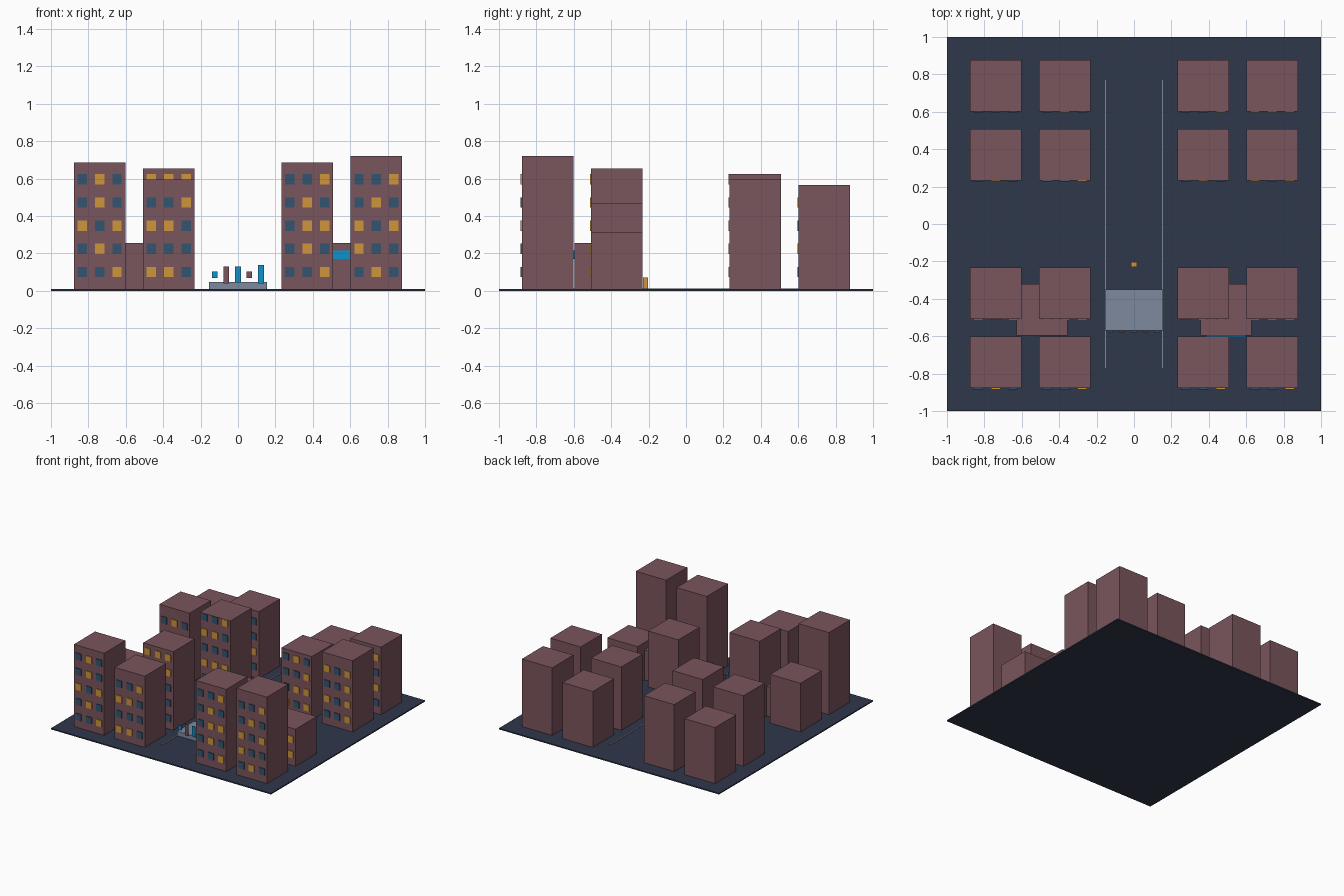
import bpy, bmesh, random
from mathutils import Matrix, Vector

random.seed(4)
cube = bpy.data.objects.get("Cube")
if cube:
    bpy.data.objects.remove(cube)


def linear(c):
    c /= 255
    return c / 12.92 if c <= 0.04045 else ((c + 0.055) / 1.055) ** 2.4


def material(name, rgb):
    col = [linear(c) for c in rgb] + [1]
    m = bpy.data.materials.new(name)
    m.use_nodes = True
    m.diffuse_color = col
    m.node_tree.nodes["Principled BSDF"].inputs["Base Color"].default_value = col
    return m


ASPHALT = material("dark navy", (47, 55, 74))
BRICK = material("dusty brick", (122, 85, 93))
LIT = material("lit amber", (207, 150, 60))
DARK = material("unlit blue", (52, 85, 112))
BLUE = material("bright blue", (14, 145, 208))
STONE = material("grey stone", (125, 138, 157))


def boxes(name, mat, items):
    """One object made of boxes given as (centre, size)."""
    bm = bmesh.new()
    for centre, size in items:
        bmesh.ops.create_cube(
            bm, size=1,
            matrix=Matrix.Translation(centre) @ Matrix.Diagonal(Vector(size).to_4d()))
    mesh = bpy.data.meshes.new(name)
    bm.to_mesh(mesh)
    bm.free()
    mesh.materials.append(mat)
    obj = bpy.data.objects.new(name, mesh)
    bpy.context.collection.objects.link(obj)
    return obj


GROUND = 0.01
WIDTH = 0.275
STOREY = 0.124


def block(name, x, y, height, size=WIDTH):
    tall = height - GROUND
    boxes(name, BRICK, [((x, y, GROUND + tall / 2), (size, size, tall))])


def windows(name, x, y, height, pattern):
    """Three windows per storey on the front; Y is lit, rows run from the top."""
    rows = int(height / STOREY)
    panes = {"Y": [], "B": []}
    for r in range(rows):
        row = pattern[r] if r < len(pattern) else [random.choice("YB") for _ in range(3)]
        z = 0.1 + STOREY * (rows - 1 - r)
        for c, kind in enumerate(row):
            panes[kind].append(((x + (c - 1) * 0.093, y - WIDTH / 2 - 0.002, z),
                                (0.05, 0.009, 0.055)))
    for kind, mat, label in (("Y", LIT, "lit_windows"), ("B", DARK, "unlit_windows")):
        if panes[kind]:
            boxes(f"{name}_{label}", mat, panes[kind])


# Ground slab and road edge lines
boxes("ground", ASPHALT, [((0, 0, GROUND / 2), (2, 2, GROUND))])
boxes("road_lines", STONE, [((s * 0.153, 0, 0.011), (0.006, 1.54, 0.004)) for s in (-1, 1)])

# Tower heights by row (front to back), left to right in x
COLUMNS = (-0.74, -0.37, 0.37, 0.74)
HEIGHTS = ((0.685, 0.595, 0.685, 0.72),
           (0.41, 0.655, 0.47, 0.315),
           (0.59, 0.625, 0.53, 0.595),
           (0.47, 0.56, 0.47, 0.565))
PATTERNS = {(0, 0): "BYB BYB YBY BYB BBY",
            (0, 1): "BBY YYB BBB YYB",
            (0, 2): "BBY BYB BYY BYB BBY",
            (0, 3): "BBY BYB YBY YBB BYB",
            (1, 1): "YYY"}
for r, y in enumerate(COLUMNS):
    for c, x in enumerate(COLUMNS):
        name = f"tower_{r + 1}_{c + 1}"
        block(name, x, y, HEIGHTS[r][c])
        windows(name, x, y, HEIGHTS[r][c], PATTERNS.get((r, c), "").split())

# Low shops tucked between the towers
for side, x in (("right", -0.492), ("left", 0.492)):
    block(f"{side}_shop", x, -0.458, 0.255)
boxes("shop_sign", BLUE, [((0.492, -0.599, 0.193), (0.215, 0.008, 0.045))])

# Plaza platform with display panels along its front
boxes("platform", STONE, [((0, -0.46, 0.028), (0.31, 0.22, 0.036))])
for label, mat, panels in (
        ("blue_panels", BLUE, ((-0.125, 0.068, 0.102), (0, 0.045, 0.13), (0.123, 0.038, 0.137))),
        ("brick_panels", BRICK, ((-0.063, 0.038, 0.13), (0.06, 0.068, 0.102)))):
    boxes(label, mat, [((x, -0.575, (lo + hi) / 2), (0.03, 0.008, hi - lo))
                       for x, lo, hi in panels])

# Small amber post in the plaza
boxes("plaza_post", LIT, [((0, -0.216, 0.04), (0.03, 0.026, 0.06))])
